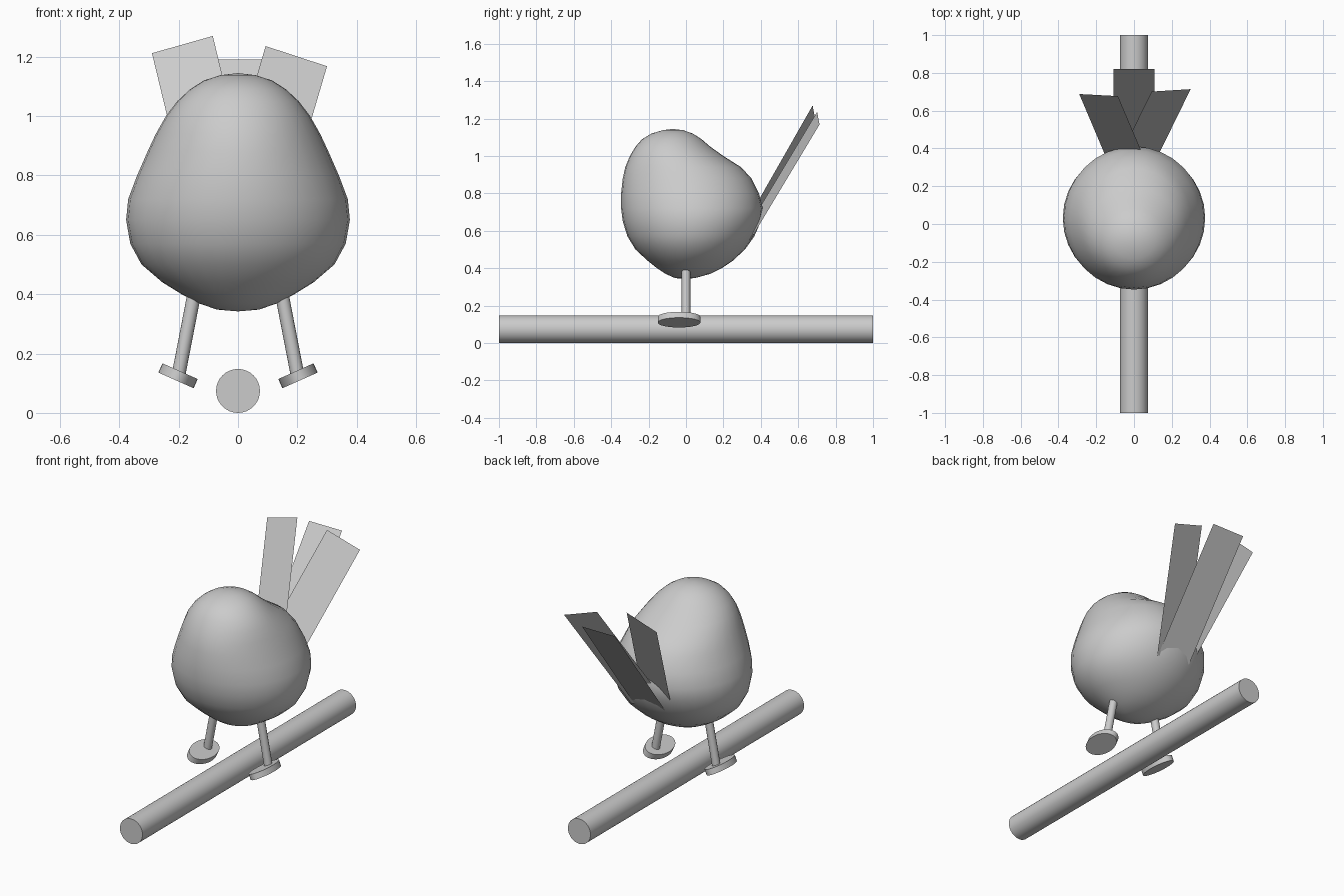
import bpy, bmesh, math
from mathutils import Vector, Matrix

if "Cube" in bpy.data.objects:
    bpy.data.objects.remove(bpy.data.objects["Cube"])

grey = bpy.data.materials.new("plain grey")
grey.diffuse_color = (0.6, 0.6, 0.6, 1)
grey.use_nodes = True
grey.node_tree.nodes["Principled BSDF"].inputs["Base Color"].default_value = grey.diffuse_color


def finish(name, bm, smooth=None):
    me = bpy.data.meshes.new(name)
    bmesh.ops.recalc_face_normals(bm, faces=bm.faces[:])
    bm.to_mesh(me)
    bm.free()
    me.materials.append(grey)
    ob = bpy.data.objects.new(name, me)
    bpy.context.collection.objects.link(ob)
    if smooth:
        bpy.ops.object.select_all(action='DESELECT')
        bpy.context.view_layer.objects.active = ob
        ob.select_set(True)
        bpy.ops.object.shade_smooth_by_angle(angle=math.radians(smooth))
    return ob


def cylinder(name, matrix, radius, depth, segments):
    bm = bmesh.new()
    bmesh.ops.create_cone(bm, cap_ends=True, segments=segments, radius1=radius,
                          radius2=radius, depth=depth, matrix=matrix)
    return finish(name, bm, 40)


# Body: loft of oval rings (height, half width, front y, back y)
rings = [(0.348, 0.07, -0.06, 0.05), (0.37, 0.135, -0.11, 0.13),
         (0.40, 0.19, -0.155, 0.19), (0.44, 0.255, -0.205, 0.25),
         (0.50, 0.325, -0.27, 0.315), (0.57, 0.363, -0.313, 0.365),
         (0.65, 0.377, -0.338, 0.40), (0.72, 0.37, -0.347, 0.41),
         (0.80, 0.34, -0.347, 0.39), (0.88, 0.305, -0.338, 0.35),
         (0.94, 0.277, -0.325, 0.295), (1.00, 0.243, -0.30, 0.20),
         (1.05, 0.205, -0.27, 0.13), (1.09, 0.162, -0.235, 0.083),
         (1.12, 0.115, -0.185, 0.037), (1.138, 0.06, -0.125, -0.015)]
SEG = 32
bm = bmesh.new()
loops = []
for z, a, y0, y1 in rings:
    c, b = (y0 + y1) / 2, (y1 - y0) / 2
    loops.append([bm.verts.new((a * math.cos(2 * math.pi * i / SEG),
                                c + b * math.sin(2 * math.pi * i / SEG), z))
                  for i in range(SEG)])
for lo, hi in zip(loops, loops[1:]):
    for i in range(SEG):
        j = (i + 1) % SEG
        bm.faces.new((lo[i], lo[j], hi[j], hi[i]))
for loop, tip in ((loops[0], (0, -0.01, 0.342)), (loops[-1], (0, -0.07, 1.145))):
    v = bm.verts.new(tip)
    for i in range(SEG):
        bm.faces.new((loop[i], loop[(i + 1) % SEG], v))
finish("body", bm, 80)

# Tail: three flat feathers (tip corners, then direction towards the body)
feathers = {
    "left_tail_feather": ((-0.29, 0.688, 1.212), (-0.085, 0.677, 1.27), (0.242, -0.57, -1)),
    "centre_tail_feather": ((-0.108, 0.82, 1.19), (0.108, 0.82, 1.19), (0, -0.76, -1)),
    "right_tail_feather": ((0.093, 0.701, 1.236), (0.30, 0.714, 1.168), (-0.294, -0.6, -1)),
}
for name, (p, q, d) in feathers.items():
    p, q, d = Vector(p), Vector(q), Vector(d) * 0.62
    bm = bmesh.new()
    bm.faces.new([bm.verts.new(v) for v in (p, q, q + d, p + d)])
    finish(name, bm)

# Legs and tilted oval feet
for side, s in (("left", -1), ("right", 1)):
    top, foot = Vector((s * 0.14, 0, 0.44)), Vector((s * 0.2, 0, 0.13))
    axis = top - foot
    m = Matrix.Translation((top + foot) / 2) @ axis.to_track_quat('Z', 'Y').to_matrix().to_4x4()
    cylinder(side + "_leg", m, 0.023, axis.length, 16)
    m = (Matrix.Translation((s * 0.202, -0.037, 0.125))
         @ Matrix.Rotation(-s * math.radians(24), 4, 'Y')
         @ Matrix.Diagonal((0.065, 0.114, 0.034, 1)))
    cylinder(side + "_foot", m, 1, 1, 32)

# Perch
cylinder("perch", Matrix.Translation((0, 0, 0.074)) @ Matrix.Rotation(math.pi / 2, 4, 'X'),
         0.074, 2, 32)
